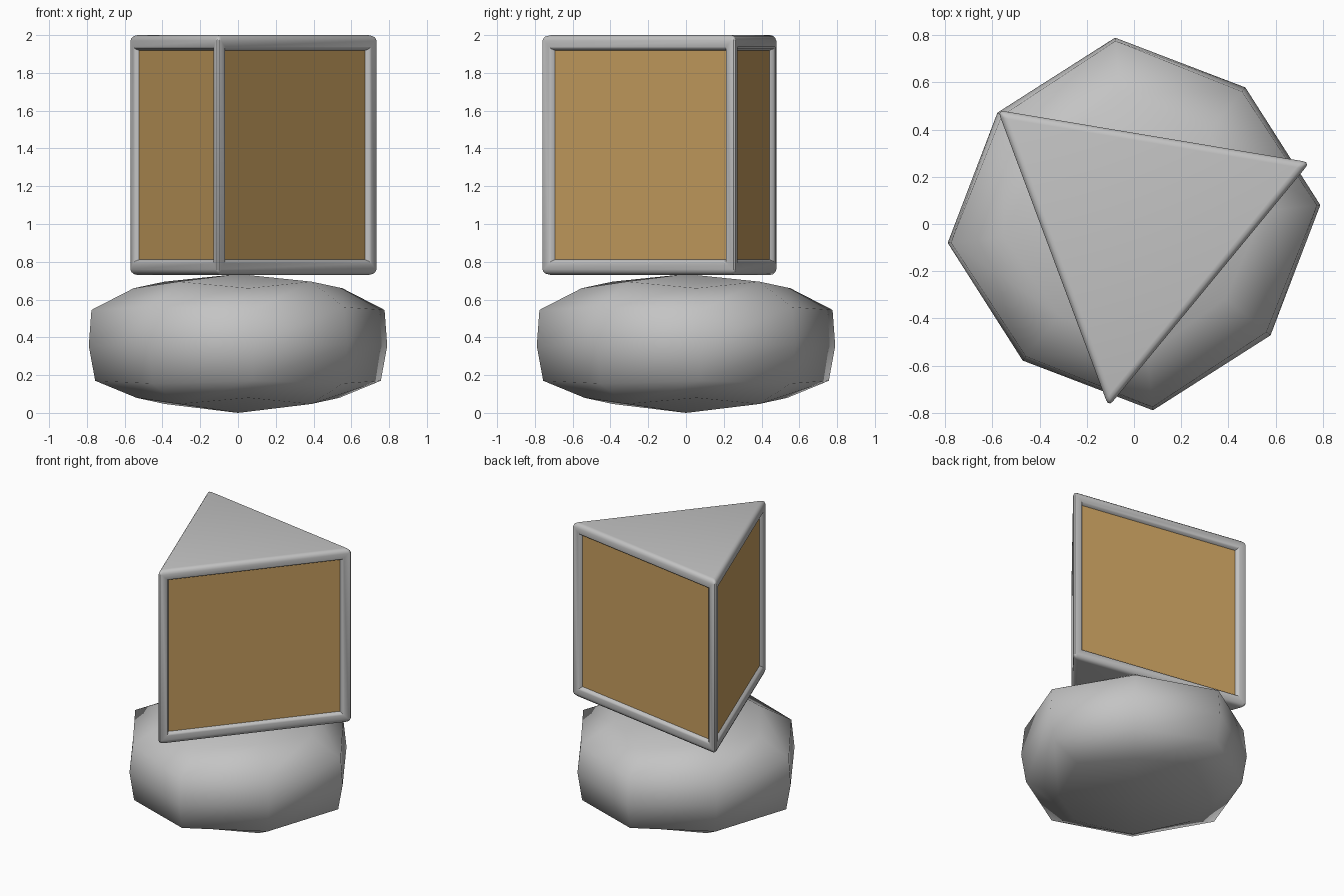
import bpy, bmesh, math
from mathutils import Vector

if "Cube" in bpy.data.objects:
    bpy.data.objects.remove(bpy.data.objects["Cube"])


def material(name, rgb):
    m = bpy.data.materials.new(name)
    m.diffuse_color = (*rgb, 1)
    m.use_nodes = True
    m.node_tree.nodes["Principled BSDF"].inputs["Base Color"].default_value = m.diffuse_color
    return m


grey = material("light grey", (0.55, 0.55, 0.55))
gold = material("warm gold", (0.60, 0.36, 0.12))


def finish(bm, name, mats, angle):
    bmesh.ops.recalc_face_normals(bm, faces=bm.faces)
    me = bpy.data.meshes.new(name)
    bm.to_mesh(me)
    bm.free()
    ob = bpy.data.objects.new(name, me)
    bpy.context.collection.objects.link(ob)
    for m in mats:
        me.materials.append(m)
    bpy.ops.object.select_all(action='DESELECT')
    ob.select_set(True)
    bpy.context.view_layer.objects.active = ob
    bpy.ops.object.shade_smooth_by_angle(angle=math.radians(angle))
    return ob


# Rounded eight-sided base: each ring alternates corner and side (radius, z)
rings = [((0.54, 0.08), (0.50, 0.047)),
         ((0.76, 0.17), (0.715, 0.155)),
         ((0.794, 0.355), (0.747, 0.36)),
         ((0.78, 0.545), (0.725, 0.56)),
         ((0.555, 0.66), (0.50, 0.695))]
bm = bmesh.new()
loops = []
for ring in rings:
    loop = []
    for i in range(8):
        r, z = ring[i % 2]
        a = math.radians(5.8 + 45 * i)
        loop.append(bm.verts.new((r * math.cos(a), r * math.sin(a), z)))
    loops.append(loop)
bottom = bm.verts.new((0, 0, 0))
top = bm.verts.new((0, 0, 0.735))
for i in range(8):
    j = (i + 1) % 8
    for lo, hi in zip(loops, loops[1:]):
        bm.faces.new((lo[i], lo[j], hi[j], hi[i]))
# The caps are four quads each, meeting at the pole
for i in range(0, 8, 2):
    for loop, pole in ((loops[0], bottom), (loops[-1], top)):
        bm.faces.new((pole, loop[i - 1], loop[i], loop[i + 1]))
finish(bm, "rounded_base", [grey], 60)

# Three-sided lantern: bevelled prism with a raised frame and sunk panels
bm = bmesh.new()
tri = []
for z in (0.73, 2.0):
    tri.append([bm.verts.new((0.02 + 0.775 * math.cos(a), -0.01 + 0.775 * math.sin(a), z))
                for a in (math.radians(20.5 + 120 * k) for k in range(3))])
bm.faces.new(tri[0])
bm.faces.new(tri[1])
for i in range(3):
    j = (i + 1) % 3
    bm.faces.new((tri[0][i], tri[0][j], tri[1][j], tri[1][i]))
bmesh.ops.recalc_face_normals(bm, faces=bm.faces)
bmesh.ops.bevel(bm, geom=bm.edges[:], offset=0.03, segments=3,
                profile=0.5, affect='EDGES')
bm.normal_update()
sides = [f for f in bm.faces if f.calc_area() > 0.5 and abs(f.normal.z) < 0.1]
for f in sides:
    # frame face, then the inner slope down to the panel
    bmesh.ops.inset_region(bm, faces=[f], thickness=0.045, depth=0)
    bmesh.ops.inset_region(bm, faces=[f], thickness=0.015, depth=-0.008)
    bmesh.ops.inset_region(bm, faces=[f], thickness=0.012, depth=-0.019)
    f.material_index = 1
finish(bm, "lantern_frame_and_panels", [grey, gold], 40)
